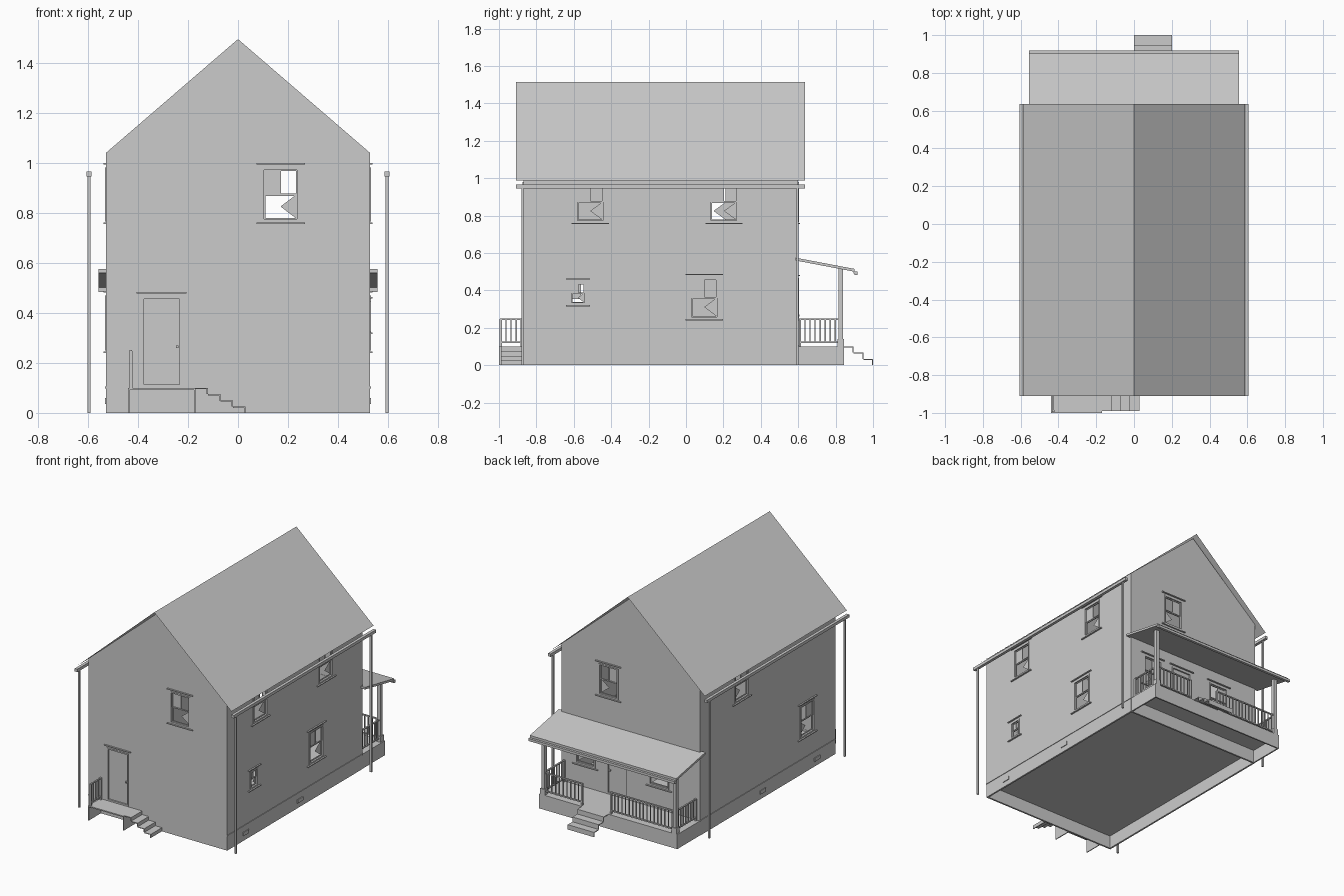
import bpy, bmesh
from mathutils import Vector

cube = bpy.data.objects.get("Cube")
if cube:
    bpy.data.objects.remove(cube, do_unlink=True)

grey = bpy.data.materials.new("plain grey")
grey.use_nodes = True
COLOUR = (0.6, 0.6, 0.6, 1)
grey.diffuse_color = COLOUR
grey.node_tree.nodes["Principled BSDF"].inputs["Base Color"].default_value = COLOUR

HX, FRONT, BACK = 0.527, -0.87, 0.6     # house half width, front and back walls
EAVE, PEAK, FLOOR = 1.04, 1.494, 0.1


def finish(name, bm):
    mesh = bpy.data.meshes.new(name)
    bmesh.ops.recalc_face_normals(bm, faces=bm.faces)
    bm.to_mesh(mesh)
    bm.free()
    mesh.materials.append(grey)
    ob = bpy.data.objects.new(name, mesh)
    bpy.context.collection.objects.link(ob)
    return ob


def add_box(bm, x0, x1, y0, y1, z0, z1):
    verts = bmesh.ops.create_cube(bm, size=1)["verts"]
    for v in verts:
        v.co = Vector((x0 if v.co.x < 0 else x1,
                       y0 if v.co.y < 0 else y1,
                       z0 if v.co.z < 0 else z1))


def boxes(name, items):
    bm = bmesh.new()
    for item in items:
        add_box(bm, *item)
    return finish(name, bm)


def prism(name, profile, y0, y1):
    """Extrude an x-z profile along y."""
    bm = bmesh.new()
    face = bm.faces.new([bm.verts.new((x, y0, z)) for x, z in profile])
    new = bmesh.ops.extrude_face_region(bm, geom=[face])["geom"]
    for v in new:
        if isinstance(v, bmesh.types.BMVert):
            v.co.y = y1
    return finish(name, bm)


def sheets(name, polygons):
    bm = bmesh.new()
    for poly in polygons:
        bm.faces.new([bm.verts.new(p) for p in poly])
    return finish(name, bm)


# Wall coordinates: u along the wall, d outwards, z up
WALLS = {
    "front": lambda u, d, z: (u, FRONT - d, z),
    "back": lambda u, d, z: (u, BACK + d, z),
    "left": lambda u, d, z: (HX + d, u, z),
    "right": lambda u, d, z: (-HX - d, u, z),
}


def wall_box(wall, u0, u1, d0, d1, z0, z1):
    a, b = WALLS[wall](u0, d0, z0), WALLS[wall](u1, d1, z1)
    return [f(a[i], b[i]) for i in range(3) for f in (min, max)]


def frame(wall, u0, u1, d0, d1, z0, z1, t):
    """Four bars round a rectangle."""
    return [wall_box(wall, u0, u0 + t, d0, d1, z0, z1),
            wall_box(wall, u1 - t, u1, d0, d1, z0, z1),
            wall_box(wall, u0 + t, u1 - t, d0, d1, z0, z0 + t),
            wall_box(wall, u0 + t, u1 - t, d0, d1, z1 - t, z1)]


holes = []


def window(name, wall, u0, u1, z0, z1):
    holes.append(wall_box(wall, u0, u1, -0.05, 0.05, z0, z1))
    mid, half, over = (u0 + u1) / 2, (z0 + z1) / 2, 0.022
    parts = frame(wall, u0, u1, -0.015, 0.004, z0, z1, 0.009)
    parts += frame(wall, u0 + 0.009, u1 - 0.009, -0.012, -0.004, half, z1 - 0.009, 0.005)
    parts += frame(wall, u0 + 0.009, u1 - 0.009, -0.015, -0.008, z0 + 0.009, half, 0.005)
    parts += [wall_box(wall, mid - 0.002, mid + 0.002, -0.011, -0.005, half, z1 - 0.01),
              wall_box(wall, u0 - over, u1 + over, 0, 0.01, z1 + 0.012, z1 + 0.018),
              wall_box(wall, u0 - over, u1 + over, -0.01, 0.01, z0 - 0.01, z0 - 0.004)]
    boxes(name, parts)
    # broken glass: one whole upper pane, one jagged lower piece
    at = WALLS[wall]
    lo, hi, b, t = u0 + 0.012, u1 - 0.012, z0 + 0.012, z1 - 0.012
    sheets(name + "_glass", [
        [at(lo, -0.008, half), at(mid, -0.008, half), at(mid, -0.008, t), at(lo, -0.008, t)],
        [at(mid, -0.012, (b + half) / 2), at(hi, -0.012, b), at(hi, -0.012, half)]])


def door(name, wall, u0, u1, z1, knob):
    holes.append(wall_box(wall, u0, u1, -0.05, 0.05, FLOOR + 0.004, z1))
    boxes(name, frame(wall, u0, u1, -0.015, 0.004, FLOOR + 0.004, z1, 0.009) + [
        wall_box(wall, u0 + 0.005, u1 - 0.005, -0.013, -0.006, FLOOR + 0.006, z1 - 0.005),
        wall_box(wall, u0 - 0.02, u1 + 0.02, 0, 0.01, z1 + 0.012, z1 + 0.018),
        wall_box(wall, knob - 0.005, knob + 0.005, -0.006, 0.006, 0.26, 0.27)])


# Windows and doors
window("front_upper_window", "front", 0.095, 0.245, 0.765, 0.98)
window("back_upper_window", "back", 0.095, 0.245, 0.765, 0.98)
window("left_upper_front_window", "left", -0.59, -0.435, 0.765, 0.98)
window("left_upper_back_window", "left", 0.125, 0.28, 0.765, 0.98)
window("left_small_window", "left", -0.62, -0.535, 0.325, 0.445)
window("left_lower_window", "left", 0.02, 0.175, 0.25, 0.47)
window("right_upper_window", "right", 0.07, 0.225, 0.765, 0.98)
window("right_lower_window", "right", -0.64, -0.485, 0.25, 0.47)
window("porch_window_a", "back", 0.27, 0.42, 0.25, 0.465)
window("porch_window_b", "back", -0.29, -0.14, 0.25, 0.465)
door("front_door", "front", -0.385, -0.225, 0.465, -0.242)
door("back_door", "back", 0.02, 0.18, 0.465, 0.16)


# Hollow gabled walls with cut openings
def gable(half, low, eave, peak):
    return [(-half, low), (half, low), (half, eave), (0, peak), (-half, eave)]


walls = prism("walls", gable(HX, 0, EAVE, PEAK), FRONT, BACK)
T = 0.012
cutters = [prism("inside_cutter", gable(HX - T, -0.1, EAVE - T, PEAK - T), FRONT + T, BACK - T),
           boxes("opening_cutter", holes)]
for c in cutters:
    mod = walls.modifiers.new(c.name, 'BOOLEAN')
    mod.object, mod.operation, mod.solver = c, 'DIFFERENCE', 'EXACT'
bpy.context.view_layer.update()
cut = bpy.data.meshes.new_from_object(walls.evaluated_get(bpy.context.evaluated_depsgraph_get()))
walls.modifiers.clear()
walls.data = cut
for c in cutters:
    bpy.data.objects.remove(c, do_unlink=True)

boxes("ground_floor", [(-HX + T, HX - T, FRONT + T, BACK - T, FLOOR - 0.01, FLOOR)])
boxes("base_trim", [wall_box(w, FRONT, BACK, 0, 0.004, 0.097, 0.105) for w in ("left", "right")])
boxes("base_vents", [wall_box(w, y - 0.03, y + 0.03, 0, 0.005, 0.035, 0.06)
                     for w in ("left", "right") for y in (-0.67, -0.08)])

# Main roof, gutters and downpipes
RX, RZ, RF, RB = 0.587, 0.988, -0.91, 0.635
sheets("roof", [[(0, RF, 1.513), (s * RX, RF, RZ), (s * RX, RB, RZ), (0, RB, 1.513)] for s in (-1, 1)])
boxes("gutters", [(s * 0.595 - 0.01, s * 0.595 + 0.01, RF, RB, 0.945, 0.965) for s in (-1, 1)])
boxes("downpipes", [(s * 0.595 - 0.006, s * 0.595 + 0.006, y - 0.006, y + 0.006, 0, 0.946)
                    for s in (-1, 1) for y in (-0.874, 0.596)])

# Back porch: hollow base, deck, roof and posts
PX, PY = 0.525, 0.845
boxes("porch_base", [(-PX, -PX + 0.01, BACK, PY, 0, 0.09), (PX - 0.01, PX, BACK, PY, 0, 0.09),
                     (-PX, PX, PY - 0.01, PY, 0, 0.09), (-PX, PX, BACK, PY, 0.09, FLOOR)])
porch_roof = boxes("porch_roof", [(-0.557, 0.557, 0.585, 0.9, 0.56, 0.575)])
for v in porch_roof.data.vertices:
    v.co.z -= (v.co.y - 0.585) * 0.19
boxes("porch_gutter", [(-0.557, 0.557, 0.9, 0.918, 0.483, 0.5)])
boxes("porch_roof_edge", [(-0.557, 0.557, 0.896, 0.902, 0.49, 0.515)])
posts = []
for x in (-0.5, 0.5):
    posts += [(x - 0.012, x + 0.012, 0.815, 0.839, FLOOR, 0.52),
              (x - 0.018, x + 0.018, 0.809, 0.845, FLOOR, 0.14)]
boxes("porch_posts", posts)


# Railings
def railing(name, a, b, gap=0.028):
    """Rails and balusters from a to b, along x or y."""
    a, b = Vector(a), Vector(b)
    lo = [min(a[i], b[i]) for i in (0, 1)]
    hi = [max(a[i], b[i]) for i in (0, 1)]
    parts = [(lo[0] - 0.005, hi[0] + 0.005, lo[1] - 0.005, hi[1] + 0.005, z, z + 0.008)
             for z in (0.118, 0.243)]
    n = max(2, round((b - a).length / gap))
    for i in range(n + 1):
        p = a.lerp(b, i / n)
        r = 0.006 if i in (0, n) else 0.003
        z = FLOOR if i in (0, n) else 0.12
        parts.append((p.x - r, p.x + r, p.y - r, p.y + r, z, 0.247))
    boxes(name, parts)


for side, x in (("left", 0.5), ("right", -0.5)):
    railing("porch_rail_" + side, (x, 0.61), (x, 0.825))
railing("porch_rail_back_a", (-0.5, 0.827), (-0.01, 0.827))
railing("porch_rail_back_b", (0.21, 0.827), (0.5, 0.827))
railing("landing_rail", (-0.428, -0.99), (-0.428, -0.88))

# Back steps: thin treads and risers
S = 0.005
back_steps = []
for i, (y0, y1) in enumerate(((0.845, 0.895), (0.895, 0.948), (0.948, 1.0))):
    z = FLOOR - (i + 0) * 0.033
    back_steps += [(0, 0.2, y0, y1, z - S, z), (0, 0.2, y1 - S, y1, z - 0.033, z - S)]
boxes("back_steps", back_steps)

# Front landing and side steps
boxes("front_landing", [(-0.44, -0.17, -1, FRONT, 0.092, FLOOR),
                        (-0.44, -0.434, -1, FRONT, 0, 0.092),
                        (-0.176, -0.17, -1, FRONT, 0, 0.092)])
front_steps = []
for i in range(4):
    x0, z = -0.17 + i * 0.05, FLOOR - i * 0.025
    front_steps += [(x0, x0 + 0.05, -0.99, FRONT, z - S, z),
                    (x0 + 0.05 - S, x0 + 0.05, -0.99, FRONT, z - 0.025, z - S)]
boxes("front_steps", front_steps)
